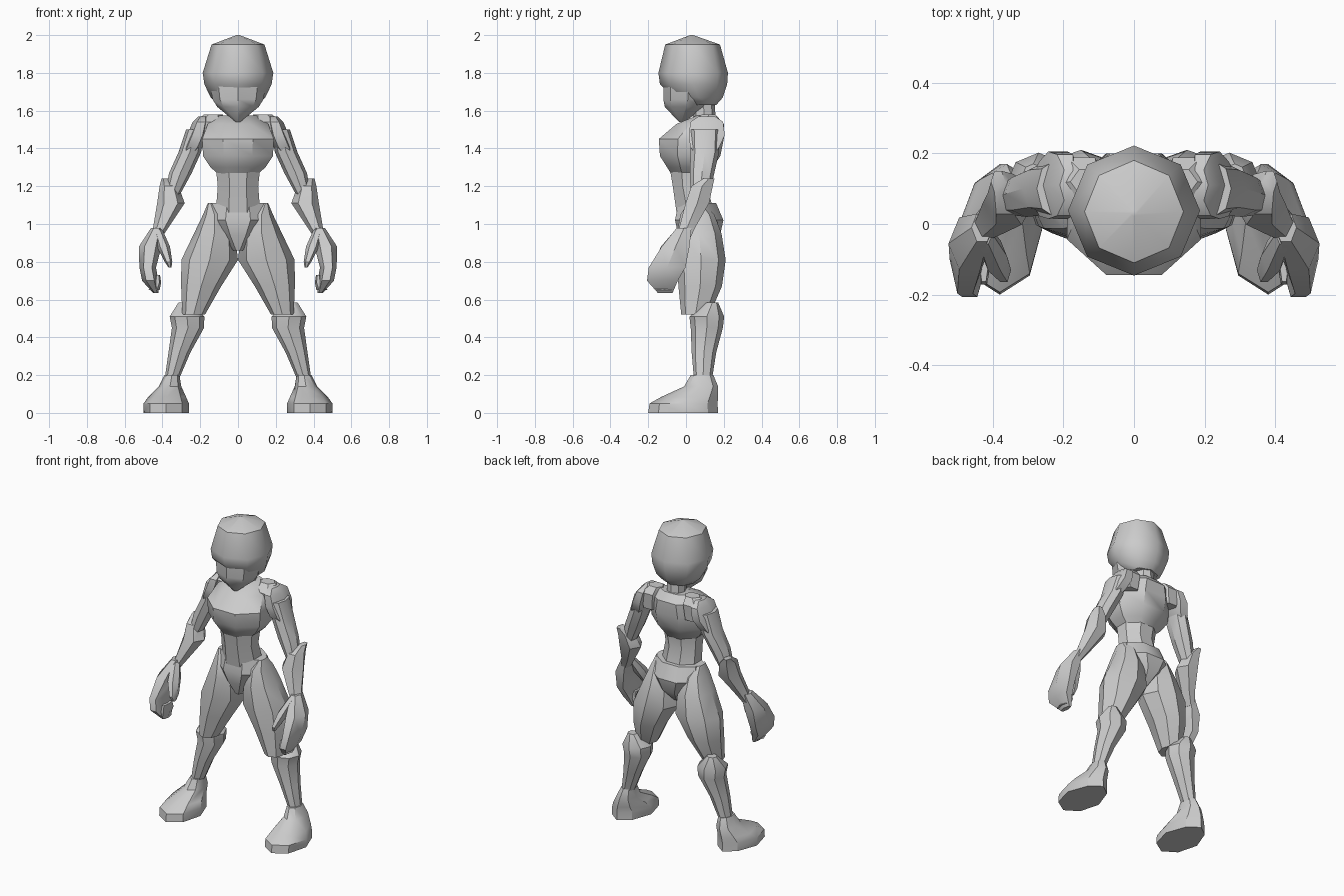
import bpy, bmesh, math


def loft(name, rings, n=8, half=False, mirror=False, angle=35):
    """Skin horizontal n-sided rings (x, y, z, half width, half depth) into a closed part."""
    bm = bmesh.new()
    off = math.pi / n if half else 0
    k = 1 / math.cos(off)
    loops = []
    for x, y, z, rx, ry in rings:
        loops.append([bm.verts.new((x + k * rx * math.cos(off + 2 * math.pi * i / n),
                                    y + k * ry * math.sin(off + 2 * math.pi * i / n), z))
                      for i in range(n)])
    for a, b in zip(loops, loops[1:]):
        for i in range(n):
            j = (i + 1) % n
            bm.faces.new((a[i], a[j], b[j], b[i]))
    bm.faces.new(loops[0])
    bm.faces.new(loops[-1])
    bmesh.ops.recalc_face_normals(bm, faces=bm.faces)
    me = bpy.data.meshes.new(name)
    bm.to_mesh(me)
    bm.free()
    me.shade_smooth()
    me.set_sharp_from_angle(angle=math.radians(angle))
    ob = bpy.data.objects.new(name, me)
    bpy.context.collection.objects.link(ob)
    if mirror:
        ob.modifiers.new("mirror", 'MIRROR')
    return ob


# Head: helmet dome, face mask below the visor edge, neck
loft("helmet", [(0, .03, 2.0, .008, .008), (0, .035, 1.95, .14, .145),
                (0, .038, 1.80, .187, .184), (0, .04, 1.74, .178, .178),
                (0, .065, 1.67, .145, .13), (0, .07, 1.63, .10, .09)], angle=45)
loft("face_mask", [(0, .01, 1.76, .15, .13), (0, .01, 1.66, .135, .13),
                   (0, .0, 1.62, .11, .112), (0, -.025, 1.54, .012, .012)])
loft("neck", [(0, .09, 1.68, .055, .06), (0, .10, 1.50, .06, .06)])

# Torso: chest, waist, pelvis
loft("chest", [(0, .11, 1.575, .10, .05), (0, .075, 1.53, .16, .125),
               (0, .028, 1.45, .19, .172), (0, .022, 1.36, .185, .16),
               (0, .02, 1.30, .145, .12), (0, .02, 1.25, .09, .09)], half=True)
loft("waist", [(0, .02, 1.32, .12, .11), (0, .02, 1.20, .107, .09),
               (0, .05, 1.06, .118, .10)], half=True)
loft("pelvis", [(0, .06, 1.11, .14, .10), (0, .07, 1.02, .16, .128),
                (0, .07, .94, .10, .11), (0, .05, .86, .025, .06)], half=True)

# Shoulders: yoke blade and pad
loft("shoulder_yoke", [(.13, .12, 1.58, .05, .04), (.15, .11, 1.54, .08, .09),
                       (.15, .11, 1.44, .06, .08)], 6, mirror=True)
loft("shoulder_pad", [(.185, .11, 1.57, .025, .05), (.195, .11, 1.54, .045, .10),
                      (.215, .11, 1.47, .055, .11), (.24, .10, 1.41, .055, .09),
                      (.265, .10, 1.365, .04, .055)], 6, mirror=True)

# Arms
loft("upper_arm", [(.225, .10, 1.50, .05, .08), (.255, .10, 1.38, .06, .075),
                   (.305, .085, 1.27, .06, .065), (.345, .075, 1.16, .04, .05)], mirror=True)
loft("forearm", [(.385, .12, 1.24, .02, .035), (.365, .085, 1.20, .05, .065),
                 (.355, .06, 1.11, .073, .072), (.405, .01, .99, .043, .05),
                 (.44, -.015, .92, .03, .04)], 6, mirror=True)

# Hands: curled mitten with a separate thumb
loft("hand", [(.43, -.01, .98, .03, .045), (.465, -.055, .88, .06, .085),
              (.478, -.10, .77, .044, .112), (.465, -.125, .70, .043, .094),
              (.435, -.11, .635, .015, .045)], 6, mirror=True)
loft("fingertips", [(.445, -.12, .65, .03, .05), (.425, -.12, .69, .018, .06),
                    (.425, -.12, .73, .012, .05)], 6, mirror=True)
loft("thumb", [(.425, -.03, .97, .025, .03), (.395, -.09, .88, .035, .05),
               (.368, -.13, .80, .02, .04), (.36, -.14, .77, .008, .015)], 6, mirror=True)

# Legs
loft("thigh", [(.145, .05, 1.11, .015, .04), (.125, .06, 1.05, .06, .09),
               (.125, .07, .95, .108, .118), (.15, .08, .81, .15, .13),
               (.195, .075, .67, .106, .115), (.235, .05, .52, .06, .075)], mirror=True)
loft("shin", [(.285, .14, .585, .03, .03), (.27, .11, .51, .092, .092),
              (.265, .11, .45, .085, .085), (.31, .095, .32, .058, .065),
              (.35, .09, .18, .038, .048)], mirror=True)
foot = loft("foot", [(.35, .085, .20, .04, .06), (.36, .08, .14, .06, .09),
                     (.375, .02, .085, .10, .15), (.38, -.013, .05, .12, .18),
                     (.38, -.015, 0, .12, .185)], mirror=True)
# Narrow the heel
for v in foot.data.vertices:
    if v.co.z < .1 and v.co.y > .06:
        v.co.x = .375 + (v.co.x - .375) * .85
